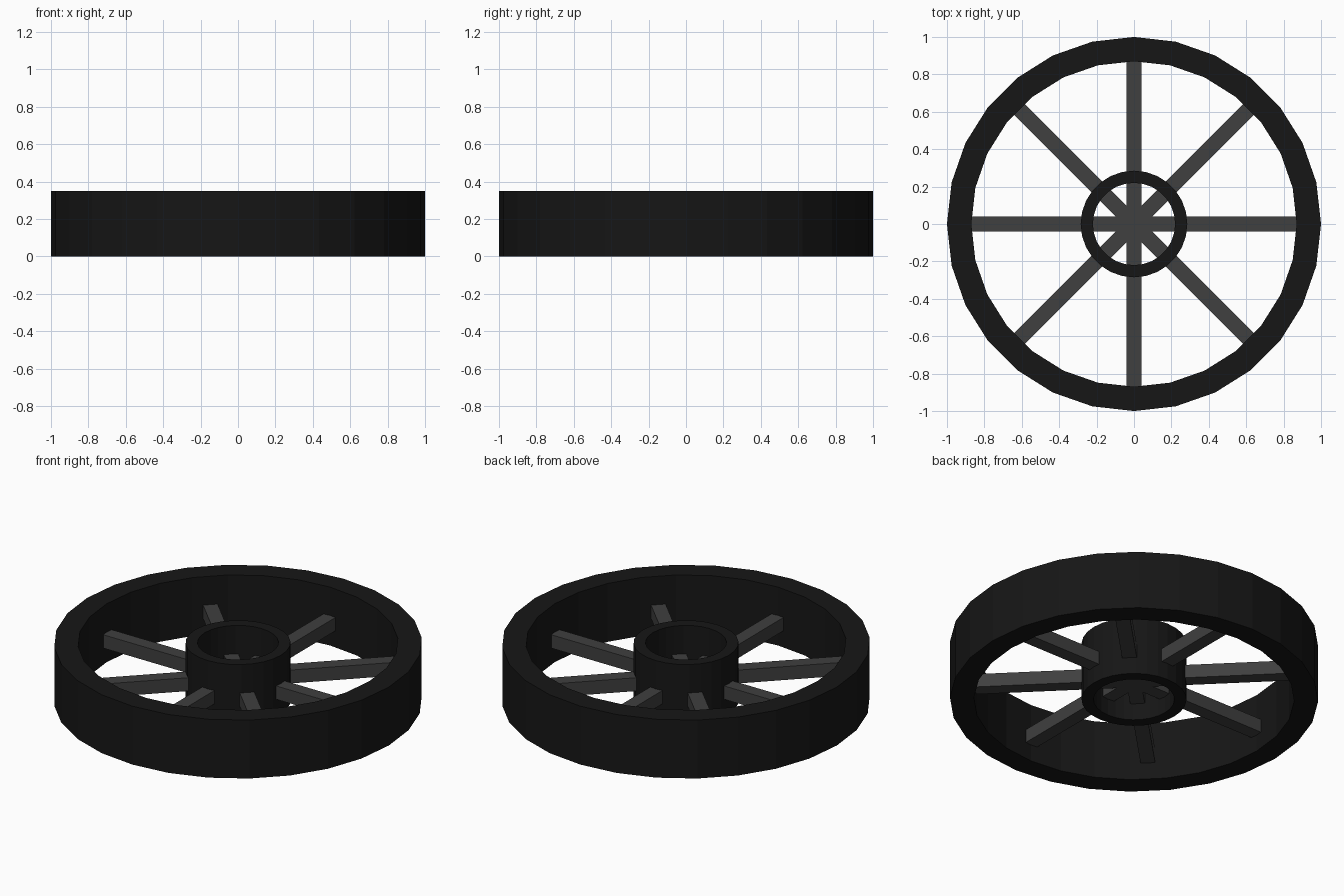
import bpy, bmesh, math
from mathutils import Matrix

if "Cube" in bpy.data.objects:
    bpy.data.objects.remove(bpy.data.objects["Cube"])

HEIGHT = 0.35
SIDES = 28
SPOKE_Z, SPOKE_W, SPOKE_H = 0.14, 0.08, 0.08


def material(name, value):
    mat = bpy.data.materials.new(name)
    mat.diffuse_color = (value, value, value, 1)
    mat.use_nodes = True
    mat.node_tree.nodes["Principled BSDF"].inputs["Base Color"].default_value = mat.diffuse_color
    return mat


def add_object(name, bm, mat):
    bmesh.ops.recalc_face_normals(bm, faces=bm.faces)
    mesh = bpy.data.meshes.new(name)
    bm.to_mesh(mesh)
    bm.free()
    mesh.materials.append(mat)
    obj = bpy.data.objects.new(name, mesh)
    bpy.context.collection.objects.link(obj)
    return obj


def tube(name, outer, inner, height, mat):
    """Flat-faced ring: a rectangular profile swept around z."""
    bm = bmesh.new()
    profile = [(outer, 0), (outer, height), (inner, height), (inner, 0)]
    rings = []
    for i in range(SIDES):
        a = 2 * math.pi * i / SIDES
        rings.append([bm.verts.new((r * math.cos(a), r * math.sin(a), z)) for r, z in profile])
    for i in range(SIDES):
        p, q = rings[i], rings[(i + 1) % SIDES]
        for j in range(4):
            k = (j + 1) % 4
            bm.faces.new((p[j], q[j], q[k], p[k]))
    return add_object(name, bm, mat)


def spoke_bar(name, length, angle, mat):
    """Straight bar through the centre, forming two opposite spokes."""
    bm = bmesh.new()
    place = (Matrix.Translation((0, 0, SPOKE_Z)) @ Matrix.Rotation(angle, 4, 'Z')
             @ Matrix.Diagonal((length, SPOKE_W, SPOKE_H, 1)))
    bmesh.ops.create_cube(bm, size=1, matrix=place)
    return add_object(name, bm, mat)


black = material("black", 0.008)
dark_grey = material("dark_grey", 0.05)

# Rim and hub
tube("rim", 1.0, 0.87, HEIGHT, black)
tube("hub", 0.285, 0.22, HEIGHT, black)

# Eight spokes as four crossing bars
for n in range(4):
    spoke_bar(f"spoke_bar_{n + 1}", 1.76, n * math.pi / 4, dark_grey)
